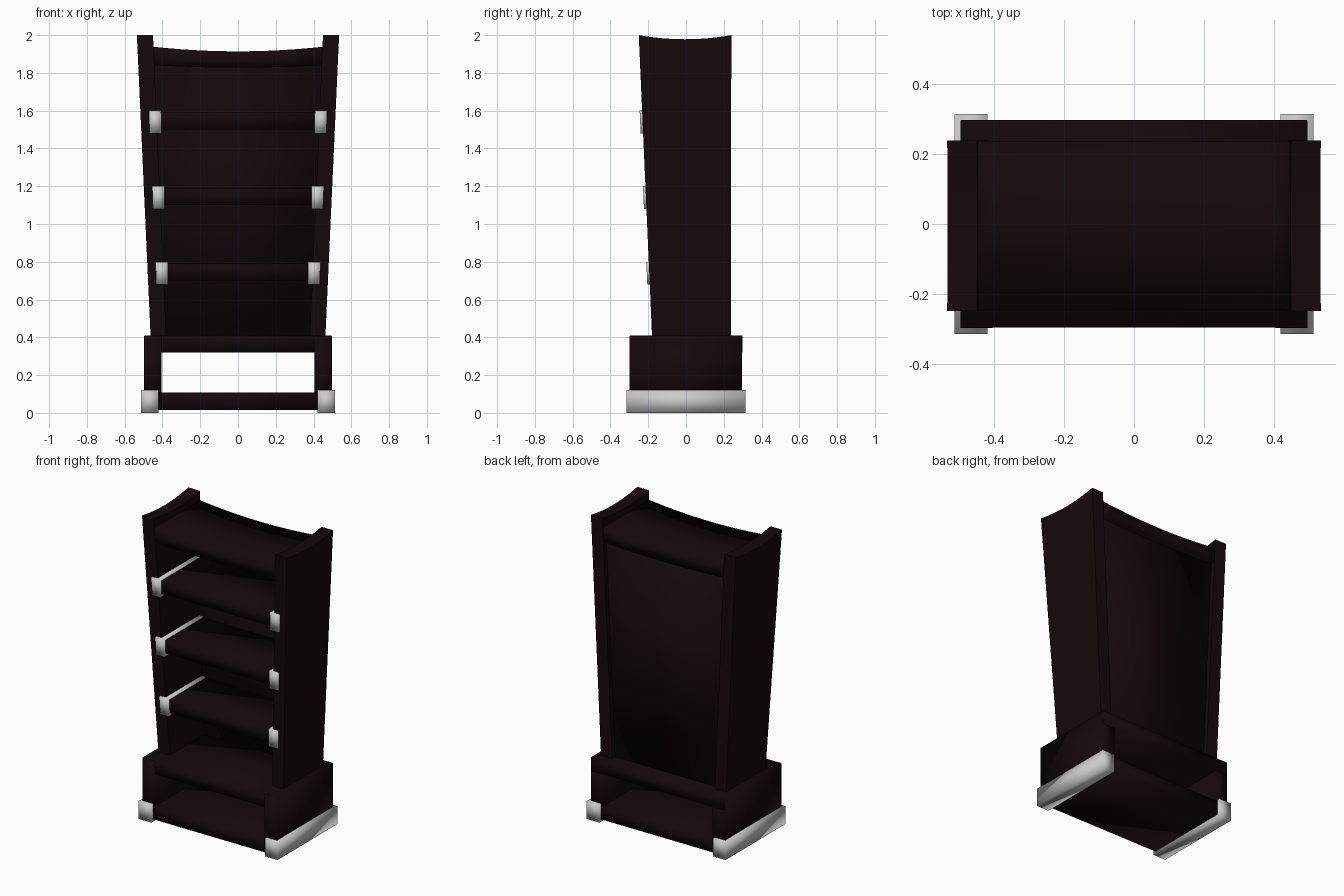
import bpy, bmesh

if "Cube" in bpy.data.objects:
    bpy.data.objects.remove(bpy.data.objects["Cube"])


def material(name, rgb):
    m = bpy.data.materials.new(name)
    m.diffuse_color = (*rgb, 1)
    m.use_nodes = True
    m.node_tree.nodes["Principled BSDF"].inputs["Base Color"].default_value = m.diffuse_color
    return m


WOOD = material("dark_wood", (0.007, 0.0025, 0.0035))


def inner(z):   # inner face of the leaning side panel
    return 0.38 + 0.044 * (z - 0.41)


def outer(z):   # outer face of the leaning side panel
    return 0.463 + 0.0455 * (z - 0.41)


def front(z):   # sloping front edge of the side panel
    return -0.18 - 0.044 * (z - 0.41)


def prism(name, loop_a, loop_b, mat=WOOD, mirror=False, smooth=True):
    """Solid between two matching point loops."""
    bm = bmesh.new()
    a = [bm.verts.new(p) for p in loop_a]
    b = [bm.verts.new(p) for p in loop_b]
    n = len(a)
    bm.faces.new(a)
    bm.faces.new(b[::-1])
    for i in range(n):
        j = (i + 1) % n
        bm.faces.new((a[j], a[i], b[i], b[j]))
    bmesh.ops.recalc_face_normals(bm, faces=bm.faces[:])
    for f in bm.faces:
        f.smooth = smooth
    me = bpy.data.meshes.new(name)
    bm.to_mesh(me)
    bm.free()
    ob = bpy.data.objects.new(name, me)
    bpy.context.collection.objects.link(ob)
    if mat:
        me.materials.append(mat)
    if mirror:
        ob.modifiers.new("mirror", "MIRROR").use_mirror_merge = False
    return ob


def rect(x0, x1, y0, y1, z):
    return [(x0, y0, z), (x1, y0, z), (x1, y1, z), (x0, y1, z)]


def box(name, x0, x1, y0, y1, z0, z1, mat=WOOD, mirror=False):
    return prism(name, rect(x0, x1, y0, y1, z0), rect(x0, x1, y0, y1, z1), mat, mirror)


# Hollow plinth: end blocks, top and bottom boards, grey feet
box("base_end", 0.405, 0.497, -0.298, 0.296, 0.017, 0.408, mirror=True)
box("base_top_board", -0.496, 0.496, -0.297, 0.298, 0.32, 0.41)
box("base_bottom_board", -0.496, 0.496, -0.297, 0.298, 0.016, 0.108)
box("foot", 0.42, 0.514, -0.315, 0.315, 0, 0.12, None, True)

# Leaning side panels with a dished top edge
STEPS = 12
profile = [(0.237, 0.40), (front(0.40), 0.40)]
for i in range(STEPS + 1):
    t = i / STEPS
    profile.append((-0.25 + 0.49 * t, 2.0 - 0.022 * (1 - (2 * t - 1) ** 2)))
prism("side_panel", [(inner(z), y, z) for y, z in profile],
      [(outer(z), y, z) for y, z in profile], mirror=True, smooth=False)

# Sagging top board
W = 0.455
arc = [(-W + 2 * W * i / STEPS, 0.025 * ((2 * i / STEPS - 1) ** 2)) for i in range(STEPS + 1)]
loop = [(x, 1.914 + d) for x, d in arc] + [(x, 1.828 + d * 0.5) for x, d in arc[::-1]]
prism("top_board", [(x, front(z), z) for x, z in loop], [(x, 0.238, z) for x, z in loop])

# Recessed back panel
lo, hi = 0.40, 1.87
wl, wh = inner(lo) + 0.02, inner(hi) + 0.02
prism("back_panel", rect(-wl, wl, 0.183, 0.208, lo), rect(-wh, wh, 0.183, 0.208, hi))

# Three shelves, each resting between grey bars
for top in (0.80, 1.20, 1.60):
    zb, zt = top - 0.10, top - 0.01
    wb, wt = inner(zb) + 0.02, inner(zt) + 0.02
    prism("shelf", rect(-wb, wb, front(zb) + 0.002, 0.19, zb),
          rect(-wt, wt, front(zt) + 0.002, 0.19, zt))
    z0 = top - 0.12
    prism("shelf_bar",
          rect(inner(z0) - 0.021, inner(z0) + 0.041, front(z0) - 0.013, 0.19, z0),
          rect(inner(top) - 0.026, inner(top) + 0.040, front(top) - 0.013, 0.19, top),
          None, True)
